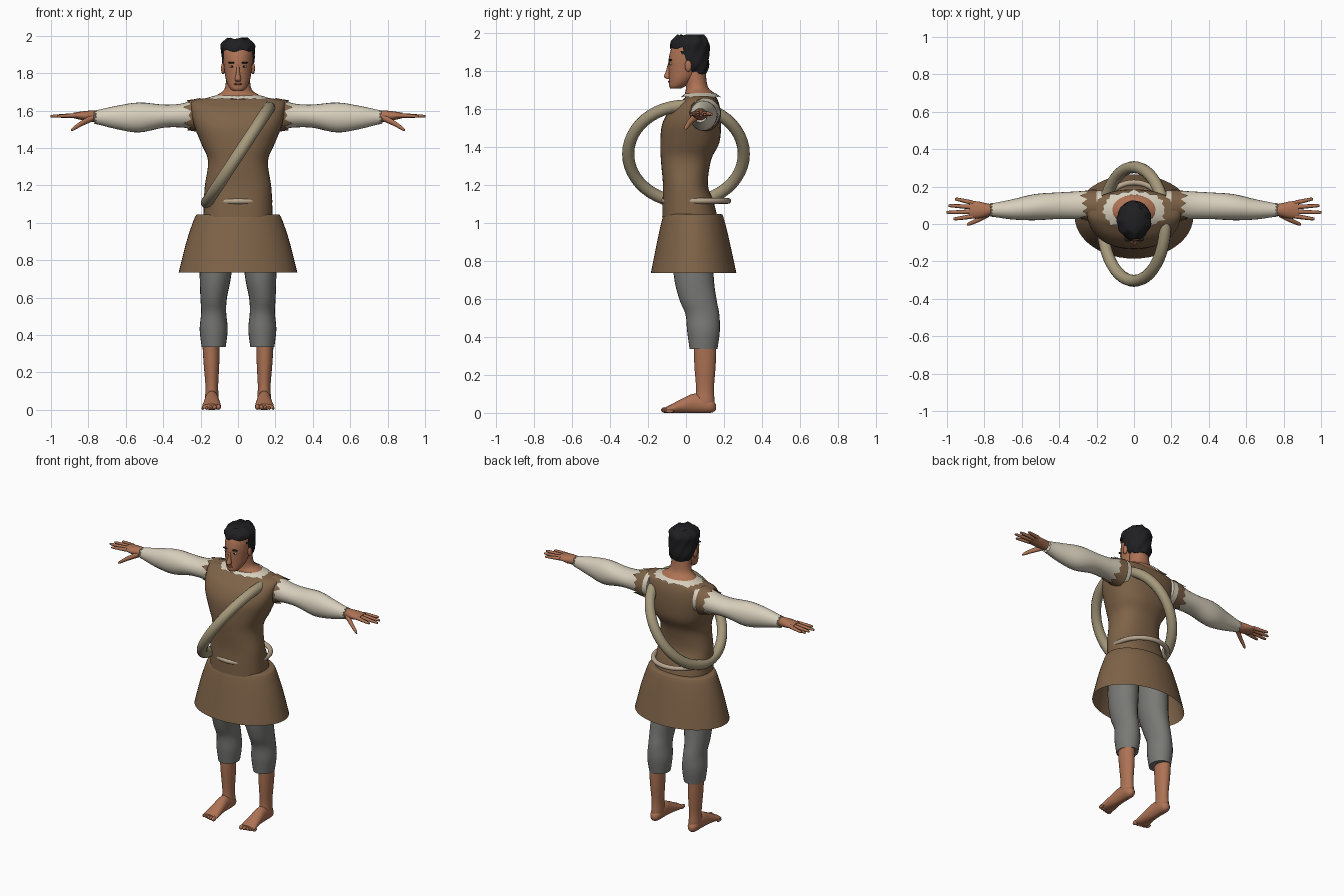
import bpy, bmesh, math
from mathutils import Vector, Matrix

if "Cube" in bpy.data.objects:
    bpy.data.objects.remove(bpy.data.objects["Cube"])


def material(name, *rgb):
    m = bpy.data.materials.new(name)
    m.use_nodes = True
    m.diffuse_color = (*rgb, 1)
    m.node_tree.nodes["Principled BSDF"].inputs["Base Color"].default_value = (*rgb, 1)
    return m


SKIN = material("tan skin", .42, .17, .09)
BROWN = material("brown cloth", .21, .125, .065)
CREAM = material("cream linen", .68, .62, .5)
GREY = material("grey wool", .19, .19, .18)
BLACK = material("black hair", .014, .014, .016)
ROPE = material("straw rope", .38, .32, .2)
BELT = material("pale belt", .48, .38, .27)
LIPS = material("dark lips", .25, .085, .05)
WHITE = material("eye white", .7, .68, .62)


def finish(name, bm, mat, mirror=False, angle=50):
    bmesh.ops.recalc_face_normals(bm, faces=bm.faces[:])
    mesh = bpy.data.meshes.new(name)
    bm.to_mesh(mesh)
    bm.free()
    mesh.materials.append(mat)
    ob = bpy.data.objects.new(name, mesh)
    bpy.context.collection.objects.link(ob)
    bpy.ops.object.select_all(action="DESELECT")
    ob.select_set(True)
    bpy.context.view_layer.objects.active = ob
    bpy.ops.object.shade_smooth_by_angle(angle=math.radians(angle))
    if mirror:
        ob.modifiers.new("mirror", "MIRROR").use_mirror_merge = False
    return ob


def smooth_rows(rows, steps):
    """Catmull-Rom interpolation between cross-sections."""
    rows = [Vector(r) for r in rows]
    out = []
    for i in range(len(rows) - 1):
        p, a, b = rows[max(i - 1, 0)], rows[i], rows[i + 1]
        q = rows[min(i + 2, len(rows) - 1)]
        for k in range(steps):
            t = k / steps
            out.append(a + (b - p) * (t / 2) + (p * 2 - a * 5 + b * 4 - q) * (t * t / 2)
                       + (a * 3 - p - b * 3 + q) * (t ** 3 / 2))
    return out + [rows[-1]]


def loft_mesh(axis, rows, n=24, steps=4, caps=(True, True), boxy=1, jag=(0, 0)):
    """Rows hold: place on axis, two centre coordinates, two radii."""
    bm = bmesh.new()
    rings = []
    rows = smooth_rows(rows, steps)
    for j, (t, a, b, ra, rb) in enumerate(rows):
        ring = []
        for i in range(n):
            ang = math.tau * i / n
            c, s = math.cos(ang), math.sin(ang)
            c = math.copysign(abs(c) ** boxy, c)
            s = math.copysign(abs(s) ** boxy, s)
            odd = (i % 2) * (1 + .5 * math.sin(i * 5)) if j == len(rows) - 1 else 0
            u = a + ra * c * (1 + odd * jag[1])
            v = b + rb * s * (1 + odd * jag[1])
            w = t + odd * jag[0]
            co = {"x": (w, u, v), "y": (u, w, v), "z": (u, v, w)}[axis]
            ring.append(bm.verts.new((co[0], co[1], max(co[2], 0))))
        rings.append(ring)
    for r, s in zip(rings, rings[1:]):
        for i in range(n):
            k = (i + 1) % n
            bm.faces.new((r[i], r[k], s[k], s[i]))
    for ring, want in zip((rings[0], rings[-1]), caps):
        if want:
            bm.faces.new(ring)
    return bm


def loft(name, mat, axis, rows, mirror=False, **kw):
    return finish(name, loft_mesh(axis, rows, **kw), mat, mirror)


def blob(name, mat, centre, radii, mirror=False):
    bm = bmesh.new()
    bmesh.ops.create_uvsphere(bm, u_segments=14, v_segments=8, radius=1)
    bm.transform(Matrix.Translation(centre) @ Matrix.Diagonal((*radii, 1)))
    return finish(name, bm, mat, mirror)


def ring(name, mat, centre, major, minor, tilt=0):
    bpy.ops.mesh.primitive_torus_add(location=centre, rotation=(0, tilt, 0), major_radius=major,
                                     minor_radius=minor, major_segments=48, minor_segments=12)
    ob = bpy.context.object
    ob.name = name
    ob.data.materials.append(mat)
    bpy.ops.object.shade_smooth_by_angle(angle=math.radians(50))


# Tunic and skirt
loft("tunic_body", BROWN, "z", [
    (1.03, 0, .02, .185, .145), (1.12, 0, .01, .182, .133), (1.2, 0, -.003, .177, .118),
    (1.33, 0, 0, .16, .132), (1.42, 0, .02, .195, .155), (1.52, 0, .03, .235, .155),
    (1.6, 0, .05, .25, .13), (1.65, 0, .075, .245, .09), (1.668, 0, .08, .16, .07)],
    n=40, boxy=.85)
loft("skirt", BROWN, "z", [
    (1.045, 0, .037, .215, .15), (1.035, 0, .037, .228, .158), (.97, 0, .038, .253, .175),
    (.88, 0, .039, .281, .195), (.735, 0, .04, .317, .225)], n=48, steps=2, caps=(True, False))
loft("armhole_fringe", BROWN, "x", [
    (.2, .1, 1.575, .085, .094), (.225, .1, 1.575, .084, .088), (.25, .1, 1.575, .08, .08)],
    mirror=True, n=22, steps=1, caps=(False, False), jag=(.03, 0))
loft("collar_fringe", CREAM, "z", [
    (1.682, 0, .077, .115, .078), (1.674, 0, .077, .145, .088), (1.664, 0, .077, .17, .094)],
    n=36, steps=1, caps=(False, False), jag=(-.004, .12))

# Rope loop across the chest, and the belt
ring("shoulder_rope", ROPE, (0, 0, 1.362), .304, .032, tilt=-math.atan2(.28, .184))
ring("belt", BELT, (0, .052, 1.115), .17, .015)

# Arms
loft("sleeves", CREAM, "x", [
    (.17, .105, 1.58, .075, .085), (.24, .102, 1.578, .077, .076), (.31, .1, 1.573, .074, .063),
    (.4, .098, 1.57, .071, .062), (.53, .09, 1.563, .07, .08), (.65, .078, 1.563, .054, .062),
    (.755, .075, 1.565, .036, .037)], mirror=True, jag=(.012, 0))
loft("palms", SKIN, "x", [
    (.73, .078, 1.567, .026, .028), (.78, .075, 1.57, .034, .03), (.83, .075, 1.572, .045, .024),
    (.88, .078, 1.574, .046, .014)], mirror=True, n=16)
for label, base, tip, reach in (("index", .042, .028, .965), ("middle", .066, .062, 1),
                                ("ring", .09, .098, .99), ("little", .113, .132, .958)):
    loft(label + "_fingers", SKIN, "x", [
        (.86, base, 1.574, .013, .013), (reach - .012, tip, 1.57, .009, .008),
        (reach, tip, 1.569, .004, .004)], mirror=True, n=8, steps=2)
loft("thumbs", SKIN, "x", [
    (.775, .058, 1.562, .02, .02), (.835, .022, 1.532, .014, .016), (.88, .002, 1.503, .01, .011),
    (.892, -.003, 1.495, .004, .005)], mirror=True, n=10)

# Legs and feet
loft("trouser_legs", GREY, "z", [
    (.95, .115, .04, .09, .11), (.73, .12, .04, .085, .105), (.6, .13, .062, .071, .098),
    (.52, .13, .086, .067, .089), (.43, .13, .092, .075, .086), (.335, .13, .092, .064, .073)],
    mirror=True)
loft("shins", SKIN, "z", [
    (.37, .145, .1, .046, .06), (.25, .142, .1, .042, .056), (.13, .14, .1, .034, .047),
    (.06, .14, .1, .036, .05), (.02, .14, .1, .03, .045)], mirror=True)
loft("feet", SKIN, "y", [
    (.157, .14, .03, .012, .015), (.13, .14, .038, .033, .038), (.05, .14, .05, .036, .052),
    (-.02, .14, .037, .043, .038), (-.075, .141, .022, .05, .024), (-.105, .142, .016, .05, .015)],
    mirror=True)
for i in range(5):
    size = .015 - i * .0017
    blob("toes_%d" % i, SKIN, (.104 + i * .021, -.11 + i * .006, size), (size * .85, .022, size), True)

# Neck and head
loft("neck", SKIN, "z", [
    (1.65, 0, .078, .15, .08), (1.68, 0, .073, .118, .078), (1.715, 0, .057, .072, .058),
    (1.8, 0, .045, .062, .058)])
loft("head", SKIN, "z", [
    (1.705, 0, -.055, .026, .026), (1.72, 0, -.045, .044, .044), (1.76, 0, -.02, .063, .07),
    (1.82, 0, 0, .074, .092), (1.87, 0, .01, .079, .1), (1.92, 0, .02, .078, .095),
    (1.965, 0, .025, .055, .065)])
loft("nose", SKIN, "z", [
    (1.755, 0, -.088, .012, .01), (1.767, 0, -.097, .017, .018), (1.8, 0, -.092, .01, .013),
    (1.845, 0, -.085, .007, .008)], n=12)
blob("ears", SKIN, (.08, .012, 1.825), (.011, .018, .031), True)
blob("eyes", WHITE, (.032, -.079, 1.835), (.014, .008, .006), True)
blob("pupils", BLACK, (.032, -.084, 1.835), (.005, .005, .005), True)
blob("eyebrows", BLACK, (.034, -.082, 1.856), (.02, .011, .005), True)
blob("mouth", LIPS, (0, -.087, 1.742), (.022, .008, .006))

# Wavy hair, trimmed to a hairline
hair = loft_mesh("z", [
    (1.785, 0, .06, .06, .046), (1.83, 0, .045, .082, .075), (1.9, 0, .022, .088, .1),
    (1.95, 0, .021, .09, .1), (1.985, 0, .025, .058, .07)], n=36, steps=6)
doomed = []
for f in hair.faces:
    c = f.calc_center_median()
    if (c.y < -.02 and c.z < 1.915) or (c.y < .025 and c.z < 1.825):
        doomed.append(f)
bmesh.ops.delete(hair, geom=doomed, context="FACES")
for v in hair.verts:
    ang = math.atan2(v.co.x, v.co.y - .025)
    lift = 1 + .035 * math.sin(ang * 9 + v.co.z * 60)
    v.co.x *= lift
    v.co.y = .025 + (v.co.y - .025) * lift
    v.co.z += .005 * math.sin(ang * 7)
finish("hair", hair, BLACK)
